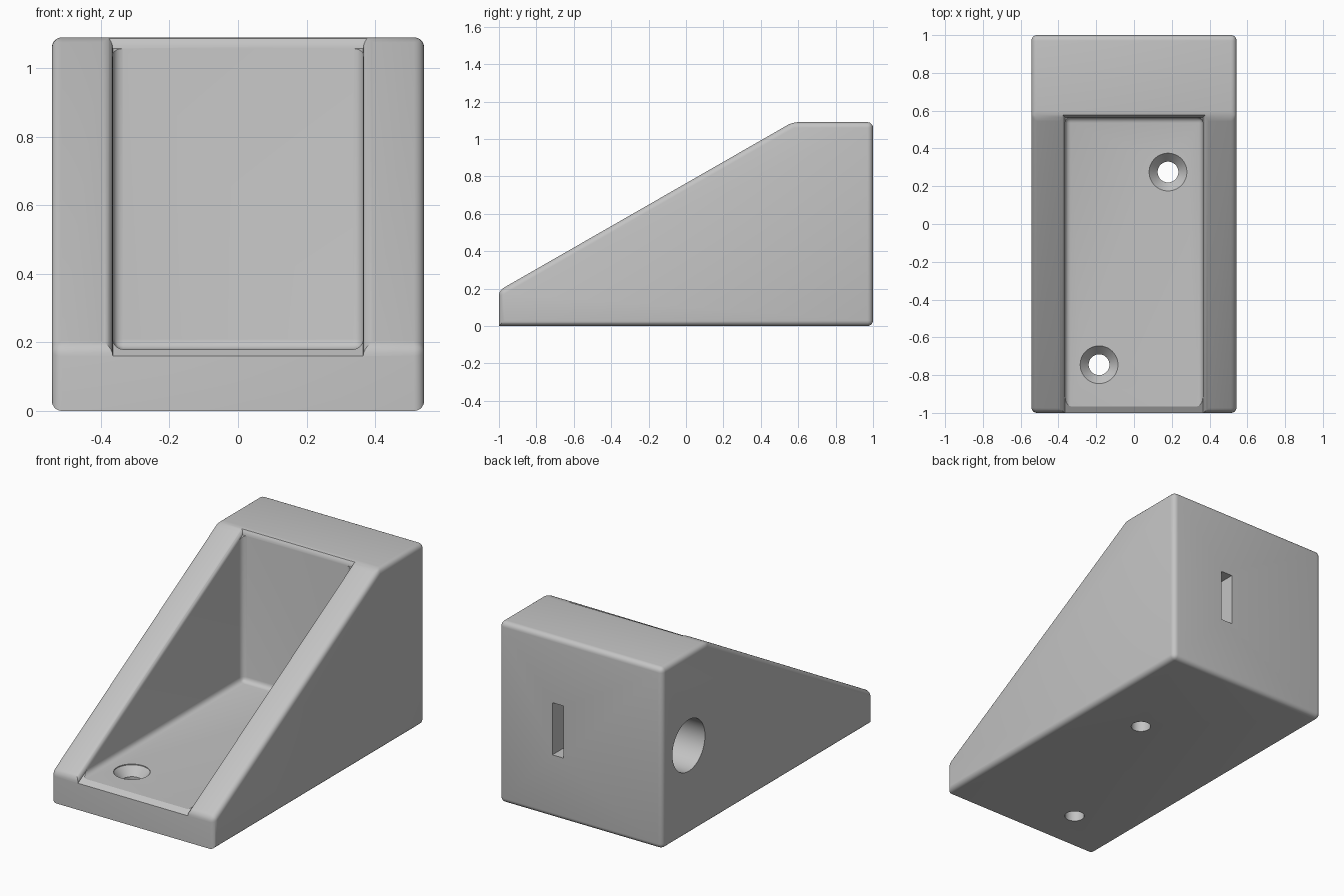
import bpy
import bmesh
from math import radians, sin, cos, pi
from mathutils import Matrix

if "Cube" in bpy.data.objects:
    bpy.data.objects.remove(bpy.data.objects["Cube"])

HALF_W = 0.543       # half width of the block
TOP, LIP = 1.09, 0.19
KNEE = 0.57          # where the slope meets the flat top
FLOOR = 0.18         # pocket floor height
POCKET_W, POCKET_BACK = 0.365, 0.565
ROUND = 0.03


def slope(y):
    return LIP + (TOP - LIP) * (y + 1) / (KNEE + 1)


def make_object(name, bm):
    bmesh.ops.recalc_face_normals(bm, faces=bm.faces)
    mesh = bpy.data.meshes.new(name)
    bm.to_mesh(mesh)
    bm.free()
    obj = bpy.data.objects.new(name, mesh)
    bpy.context.collection.objects.link(obj)
    return obj


def loft(bm, rings):
    """Skin a stack of equal-length rings and cap both ends."""
    rows = [[bm.verts.new(p) for p in ring] for ring in rings]
    n = len(rows[0])
    for a, b in zip(rows, rows[1:]):
        for i in range(n):
            j = (i + 1) % n
            bm.faces.new((a[i], a[j], b[j], b[i]))
    bm.faces.new(rows[0])
    bm.faces.new(rows[-1])


def box(name, x0, x1, y0, y1, z0, z1, fillet=0):
    bm = bmesh.new()
    loft(bm, [[(x0, y0, z), (x1, y0, z), (x1, y1, z), (x0, y1, z)] for z in (z0, z1)])
    if fillet:
        edges = [e for e in bm.edges if min(v.co.z for v in e.verts) < z1 - 0.01]
        bmesh.ops.bevel(bm, geom=edges, offset=fillet, segments=5, profile=0.5,
                        affect='EDGES', clamp_overlap=True)
    return make_object(name, bm)


def turned(name, stations, matrix):
    """Round cutter from (radius, height) stations along local z."""
    n = 48
    bm = bmesh.new()
    loft(bm, [[(r * cos(2 * pi * i / n), r * sin(2 * pi * i / n), z) for i in range(n)]
              for r, z in stations])
    bm.transform(matrix)
    return make_object(name, bm)


# Wedge body with rounded outer edges
bm = bmesh.new()
profile = [(-1, 0), (1, 0), (1, TOP), (KNEE, TOP), (-1, LIP)]
loft(bm, [[(x, y, z) for y, z in profile] for x in (-HALF_W, HALF_W)])
bmesh.ops.recalc_face_normals(bm, faces=bm.faces)
rounded = [e for e in bm.edges
           if not all(v.co.y < -0.99 and v.co.z < 0.01 for v in e.verts)]
bmesh.ops.bevel(bm, geom=rounded, offset=ROUND, segments=5, profile=0.5,
                affect='EDGES', clamp_overlap=True)
body = make_object("wedge_block", bm)

# Open pocket with filleted floor
cutters = [box("pocket_cutter", -POCKET_W, POCKET_W, -1.2, POCKET_BACK,
               FLOOR, 1.5, ROUND)]

# Rounded flare around the pocket rim, following the slope
steps = [(ROUND * (1 - cos(a)), ROUND * (sin(a) - 1))
         for a in (radians(18 * k) for k in range(6))]
bm = bmesh.new()
rings = []
for spread, h in steps + [(ROUND, 0.3)]:
    w, back = POCKET_W + spread, POCKET_BACK + spread
    rings.append([(x, y, slope(y) + h) for x, y in
                  ((-w, -1.2), (w, -1.2), (w, back), (-w, back))])
loft(bm, rings)
cutters.append(make_object("rim_cutter", bm))

# Countersunk screw holes through the floor
for x, y in ((0.18, 0.275), (-0.185, -0.745)):
    cutters.append(turned("screw_cutter",
                          [(0.055, -0.1), (0.055, FLOOR - 0.055),
                           (0.1, FLOOR - 0.005), (0.1, FLOOR + 0.05)],
                          Matrix.Translation((x, y, 0))))

# Blind round bore from the right side, meeting a slot from the back
cutters.append(turned("bore_cutter", [(0.155, -0.7), (0.155, 0.15)],
                      Matrix.Translation((0, 0.75, 0.535)) @ Matrix.Rotation(pi / 2, 4, 'Y')))
cutters.append(box("slot_cutter", 0.115, 0.19, 0.594, 1.2, 0.378, 0.692))

bpy.context.view_layer.objects.active = body
body.select_set(True)
for cutter in cutters:
    mod = body.modifiers.new(cutter.name, 'BOOLEAN')
    mod.operation = 'DIFFERENCE'
    mod.solver = 'EXACT'
    mod.object = cutter
    bpy.ops.object.modifier_apply(modifier=mod.name)
    bpy.data.objects.remove(cutter)

# Single grey plastic
grey = bpy.data.materials.new("light_grey")
grey.use_nodes = True
colour = (0.55, 0.55, 0.55, 1)
grey.diffuse_color = colour
grey.node_tree.nodes["Principled BSDF"].inputs["Base Color"].default_value = colour
body.data.materials.clear()
body.data.materials.append(grey)

bpy.ops.object.select_all(action='DESELECT')
body.select_set(True)
bpy.ops.object.shade_smooth_by_angle(angle=radians(28))
